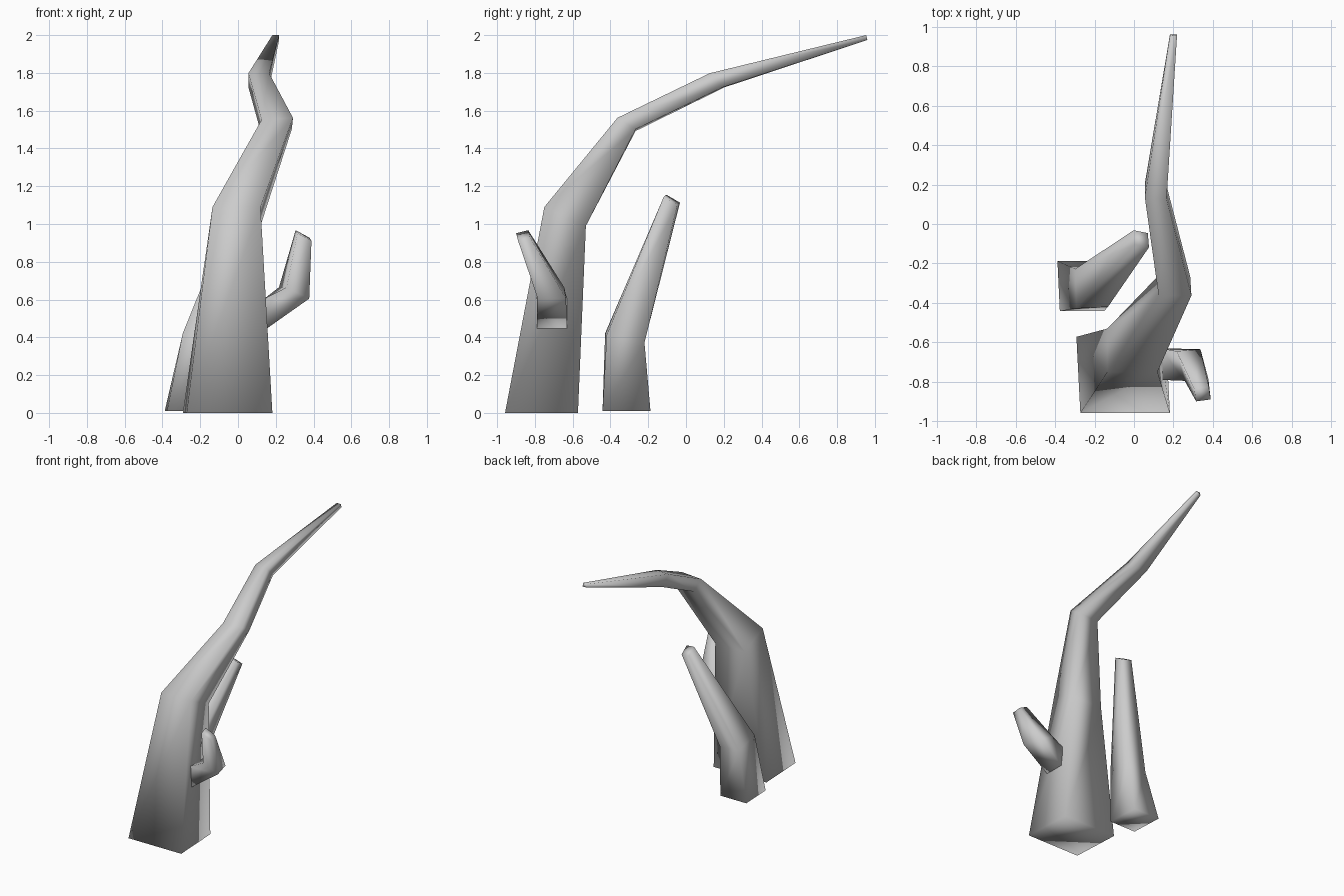
import bpy, bmesh
from mathutils import Vector


def limb(name, rings):
    """Four-sided tapering limb lofted through rings of (centre, half width, half depth)."""
    bm = bmesh.new()
    loops = []
    for c, u, v in rings:
        c, u, v = Vector(c), Vector(u), Vector(v)
        loops.append([bm.verts.new(p) for p in (c - u - v, c + u - v, c + u + v, c - u + v)])
    for a, b in zip(loops, loops[1:]):
        for i in range(4):
            j = (i + 1) % 4
            bm.faces.new((a[i], a[j], b[j], b[i]))
    bm.faces.new(loops[0][::-1])
    bm.faces.new(loops[-1])
    bmesh.ops.recalc_face_normals(bm, faces=bm.faces)
    for f in bm.faces:
        f.smooth = True
    mesh = bpy.data.meshes.new(name)
    bm.to_mesh(mesh)
    bm.free()
    obj = bpy.data.objects.new(name, mesh)
    bpy.context.collection.objects.link(obj)
    return obj


# Tall trunk arching backwards
limb("trunk", [
    ((-0.055, -0.765, 0.0), (0.227, 0, 0), (-0.01, 0.193, 0)),
    ((-0.008, -0.64, 1.04), (0.127, 0, 0), (0, 0.11, -0.05)),
    ((0.205, -0.315, 1.527), (0.083, 0, 0.005), (-0.003, 0.048, -0.03)),
    ((0.11, 0.165, 1.761), (0.055, -0.005, 0), (0, 0.035, -0.037)),
    ((0.20, 0.957, 1.987), (0.018, 0, 0), (0, 0.003, -0.013)),
])

# Separate shorter stump behind the trunk
limb("stump", [
    ((-0.27, -0.315, 0.01), (0.112, 0, 0), (-0.006, 0.127, 0)),
    ((-0.215, -0.324, 0.397), (0.08, 0.004, -0.005), (-0.003, 0.1, -0.02)),
    ((0.037, -0.075, 1.128), (0.036, -0.007, -0.006), (-0.003, 0.036, -0.021)),
])

# Bent side branch on the trunk
limb("side_branch", [
    ((0.145, -0.71, 0.525), (0.008, 0, -0.078), (0, 0.08, 0)),
    ((0.297, -0.715, 0.635), (0.06, 0.005, -0.03), (-0.02, 0.075, 0)),
    ((0.347, -0.862, 0.939), (0.037, 0.005, -0.02), (-0.005, 0.032, 0.008)),
])
